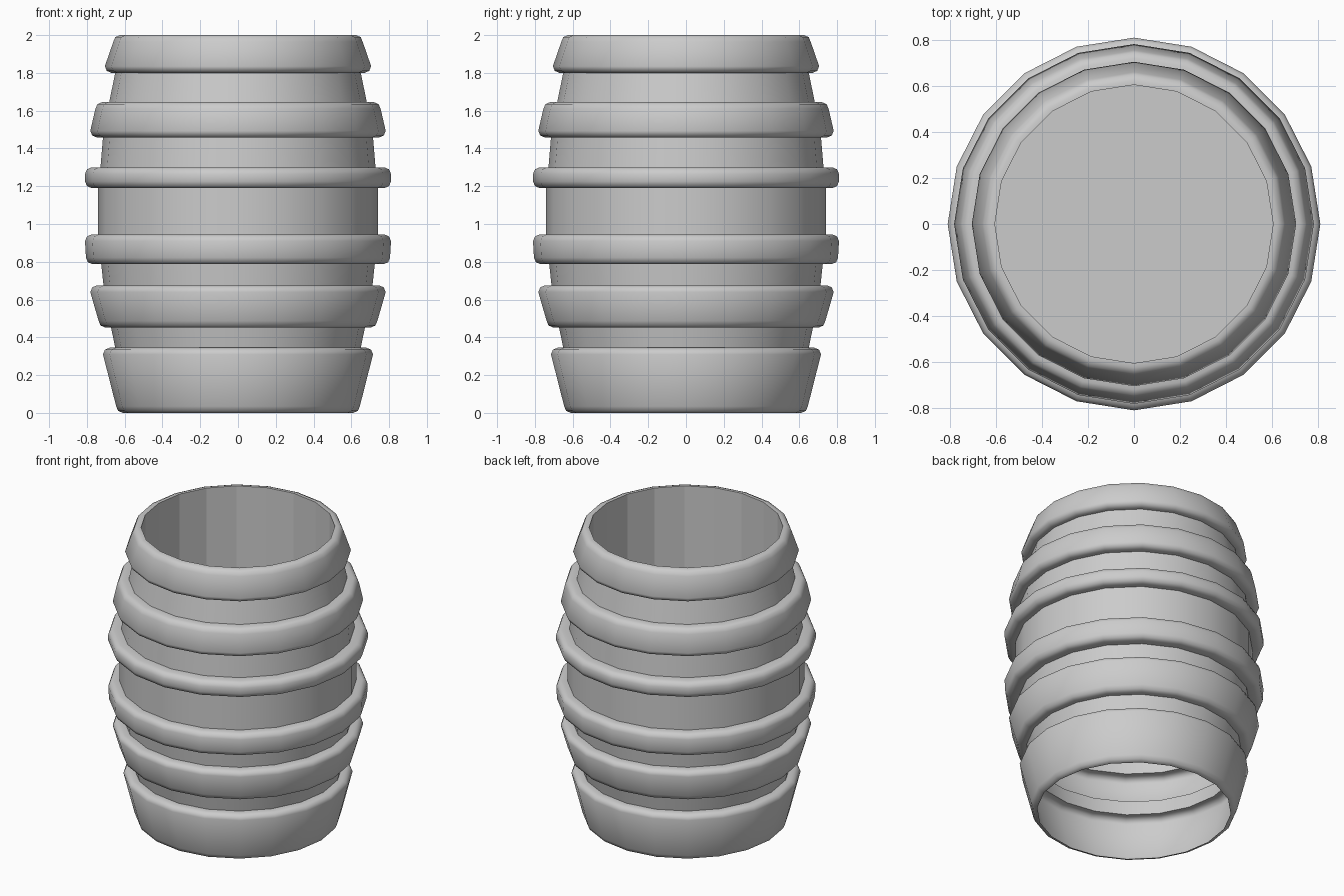
import bpy, bmesh, math

if "Cube" in bpy.data.objects:
    bpy.data.objects.remove(bpy.data.objects["Cube"])

SIDES = 20

def revolve(name, profile, cap_end=False):
    # Revolve an (r, z) profile around z; outside faces outward when z rises
    bm = bmesh.new()
    rings = []
    for r, z in profile:
        rings.append([bm.verts.new((r * math.cos(2 * math.pi * i / SIDES),
                                    r * math.sin(2 * math.pi * i / SIDES), z))
                      for i in range(SIDES)])
    for a, b in zip(rings, rings[1:]):
        for i in range(SIDES):
            j = (i + 1) % SIDES
            bm.faces.new((a[i], a[j], b[j], b[i]))
    if cap_end:
        bm.faces.new(rings[-1])
    mesh = bpy.data.meshes.new(name)
    bm.to_mesh(mesh)
    bm.free()
    obj = bpy.data.objects.new(name, mesh)
    bpy.context.collection.objects.link(obj)
    return obj

def hoop(z0, z1, r0, r1, inner0, inner1, b=0.035):
    # Raised band with rounded outer corners
    return [(inner0, z0), (r0 - b, z0), (r0 - 0.3 * b, z0 + 0.3 * b), (r0, z0 + b),
            (r1, z1 - b), (r1 - 0.3 * b, z1 - 0.3 * b), (r1 - b, z1), (inner1, z1)]

# Bottom z, top z, outer radii, stave radii below and above each hoop
hoops = [
    (0.00, 0.345, 0.645, 0.715, 0.605, 0.650),
    (0.452, 0.675, 0.738, 0.782, 0.672, 0.712),
    (0.787, 0.945, 0.805, 0.810, 0.724, 0.740),
    (1.190, 1.300, 0.810, 0.810, 0.740, 0.728),
    (1.458, 1.645, 0.782, 0.755, 0.715, 0.682),
    (1.800, 2.000, 0.705, 0.660, 0.650, 0.605),
]

# Outer barrel shell, open underneath
profile = [p for h in hoops for p in hoop(*h)]
shell = revolve("barrel_shell", profile)
bpy.context.view_layer.objects.active = shell
shell.select_set(True)
bpy.ops.object.shade_smooth_by_angle(angle=math.radians(50))

# Straight inner wall with a floor, flat shaded
revolve("inner_cup", [(0.605, 2.0), (0.605, 1.0)], cap_end=True)
